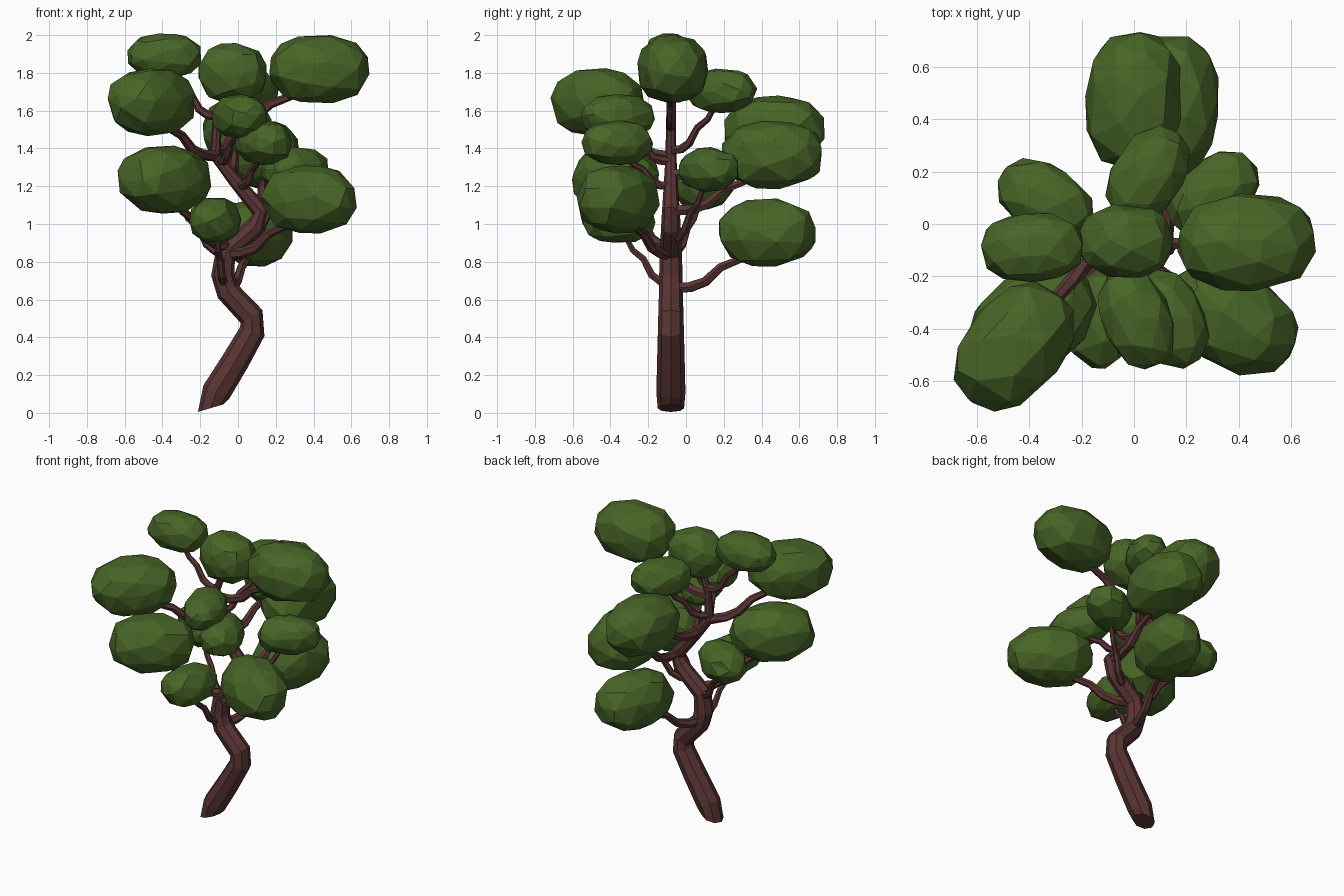
import bpy, bmesh, math, random
from mathutils import Vector, Matrix

if "Cube" in bpy.data.objects:
    bpy.data.objects.remove(bpy.data.objects["Cube"])

random.seed(7)


def material(name, rgb):
    m = bpy.data.materials.new(name)
    m.diffuse_color = (*rgb, 1)
    m.use_nodes = True
    m.node_tree.nodes["Principled BSDF"].inputs["Base Color"].default_value = m.diffuse_color
    return m


BARK = material("reddish_brown_bark", (0.100, 0.036, 0.034))
LEAF = material("leaf_green", (0.064, 0.130, 0.020))


def finish(bm, name, mat):
    bmesh.ops.recalc_face_normals(bm, faces=bm.faces)
    mesh = bpy.data.meshes.new(name)
    bm.to_mesh(mesh)
    bm.free()
    mesh.materials.append(mat)
    ob = bpy.data.objects.new(name, mesh)
    bpy.context.collection.objects.link(ob)
    return ob


def tube(name, points, radii, sides, first_axis=None):
    """Faceted tapering tube through the points."""
    bm = bmesh.new()
    rings = []
    for i, p in enumerate(points):
        a = points[max(i - 1, 0)]
        b = points[min(i + 1, len(points) - 1)]
        axis = (b - a).normalized()
        if i == 0 and first_axis:
            axis = first_axis.normalized()
        ref = Vector((0, 1, 0)) if abs(axis.y) < 0.75 else Vector((0, 0, 1))
        u = axis.cross(ref).normalized()
        v = axis.cross(u)
        # keep ring start aligned with the previous ring
        ring = [p + radii[i] * (u * math.cos(t) + v * math.sin(t))
                for t in (2 * math.pi * k / sides for k in range(sides))]
        if rings:
            prev = [w.co - points[i - 1] for w in rings[-1]]
            s = min(range(sides), key=lambda o: sum(
                (ring[(k + o) % sides] - p - prev[k]).length for k in range(sides)))
            ring = ring[s:] + ring[:s]
        rings.append([bm.verts.new(c) for c in ring])
    for r0, r1 in zip(rings, rings[1:]):
        for k in range(sides):
            n = (k + 1) % sides
            bm.faces.new((r0[k], r0[n], r1[n], r1[k]))
    bm.faces.new(rings[0])
    bm.faces.new(rings[-1])
    return finish(bm, name, BARK)


def leaf_clump(name, centre, size, yaw):
    """Slightly boxy, irregular low-poly ellipsoid pointing along yaw."""
    bm = bmesh.new()
    bmesh.ops.create_icosphere(bm, subdivisions=2, radius=1)
    spin = Matrix.Rotation(random.uniform(0, 6), 3, 'Z') @ Matrix.Rotation(random.uniform(0, 6), 3, 'X')
    for v in bm.verts:
        d = spin @ v.co
        d += Vector([random.uniform(-0.13, 0.13) for _ in range(3)])
        v.co = d / sum(abs(c) ** 2.4 for c in d) ** (1 / 2.4)
    lo = [min(v.co[i] for v in bm.verts) for i in range(3)]
    hi = [max(v.co[i] for v in bm.verts) for i in range(3)]
    rot = Matrix.Rotation(yaw, 3, 'Z')
    for v in bm.verts:
        q = Vector([((v.co[i] - lo[i]) / (hi[i] - lo[i]) - 0.5) * size[i] for i in range(3)])
        v.co = rot @ q + centre
    return finish(bm, name, LEAF)


# Crooked trunk: x, z, radius (it bends only in the front plane)
TRUNK = [(-0.145, 0.025, 0.07), (-0.115, 0.11, 0.077), (-0.01, 0.28, 0.073),
         (0.075, 0.43, 0.069), (0.072, 0.51, 0.067), (-0.055, 0.645, 0.063),
         (-0.08, 0.73, 0.062), (-0.065, 0.85, 0.058), (0.09, 0.985, 0.052),
         (0.12, 1.07, 0.047), (-0.02, 1.235, 0.036), (-0.12, 1.36, 0.029),
         (-0.11, 1.55, 0.025), (-0.06, 1.68, 0.022), (-0.03, 1.80, 0.018)]
TY = -0.08
tube("trunk", [Vector((x, TY, z)) for x, z, r in TRUNK], [r for x, z, r in TRUNK],
     8, Vector((-0.3, 0, 1)))


def trunk_at(z):
    for (x0, z0, _), (x1, z1, _) in zip(TRUNK, TRUNK[1:]):
        if z0 <= z <= z1:
            return Vector((x0 + (x1 - x0) * (z - z0) / (z1 - z0), TY, z))


BIG, SMALL = (0.53, 0.375, 0.36), (0.39, 0.265, 0.235)

# Clumps: centre, size, height where the branch leaves the trunk
CLUMPS = [
    ((-0.39, -0.09, 1.89), SMALL, 1.57),
    ((0.43, -0.07, 1.82), BIG, 1.52),
    ((-0.46, -0.47, 1.645), BIG, 1.36),
    ((-0.39, -0.37, 1.235), BIG, 0.88),
    ((-0.12, -0.36, 1.02), SMALL, 0.69),
    ((0.375, -0.36, 1.13), BIG, 0.84),
    ((0.30, 0.12, 1.29), SMALL, 0.92),
    ((0.135, -0.365, 1.43), SMALL, 1.20),
    ((0.01, -0.36, 1.57), SMALL, 1.33),
    ((0.055, 0.19, 1.705), SMALL, 1.39),
    ((0.00, 0.47, 1.50), BIG, 1.26),
    ((0.135, 0.455, 1.365), BIG, 1.07),
    ((0.09, 0.43, 0.955), BIG, 0.66),
    ((-0.34, 0.09, 1.195), SMALL, 0.85),
]
for i, (c, size, z0) in enumerate(CLUMPS, 1):
    c, start = Vector(c), trunk_at(z0)
    d = c - start
    leaf_clump(f"leaf_clump_{i}", c, size, math.atan2(d.y, d.x))
    # Branch: leaves sideways, then climbs into its clump
    path = [start + Vector((d.x * h, d.y * h, d.z * v)) for h, v in
            ((0, 0), (0.2, 0.02), (0.36, 0.12), (0.52, 0.38), (0.72, 0.52), (1, 0.95))]
    w = 1.2 if size is BIG else 0.95
    tube(f"branch_{i}", path, [w * r for r in (0.026, 0.025, 0.023, 0.02, 0.018, 0.013)], 6)

# Clump at the trunk's tip
leaf_clump("crown_clump", Vector((-0.03, -0.065, 1.80)), (0.36, 0.28, 0.315), 0)
